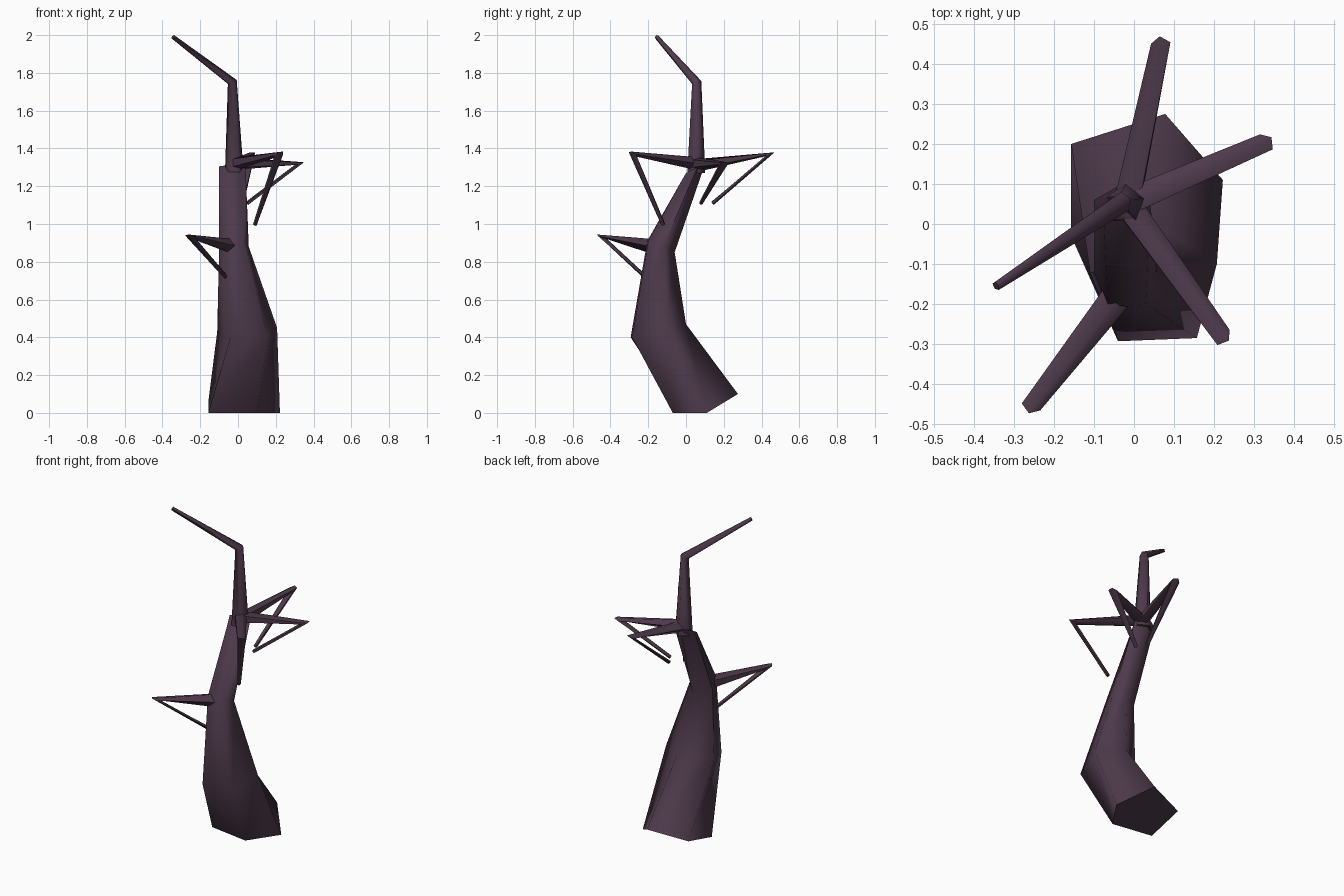
import bpy, bmesh, math
from mathutils import Vector

if "Cube" in bpy.data.objects:
    bpy.data.objects.remove(bpy.data.objects["Cube"])

bark = bpy.data.materials.new("dark_bark")
bark.diffuse_color = (0.075, 0.042, 0.07, 1)
bark.use_nodes = True
bark.node_tree.nodes["Principled BSDF"].inputs["Base Color"].default_value = bark.diffuse_color
SIDES = 5


def skin(name, rings):
    """Bridge equal-sized rings of points into a capped tube."""
    bm = bmesh.new()
    loops = [[bm.verts.new(p) for p in ring] for ring in rings]
    for a, b in zip(loops, loops[1:]):
        for i in range(SIDES):
            j = (i + 1) % SIDES
            bm.faces.new((a[i], a[j], b[j], b[i]))
    bm.faces.new(loops[0][::-1])
    bm.faces.new(loops[-1])
    bmesh.ops.recalc_face_normals(bm, faces=bm.faces)
    mesh = bpy.data.meshes.new(name)
    bm.to_mesh(mesh)
    bm.free()
    mesh.materials.append(bark)
    ob = bpy.data.objects.new(name, mesh)
    bpy.context.collection.objects.link(ob)
    bpy.ops.object.select_all(action='DESELECT')
    ob.select_set(True)
    bpy.context.view_layer.objects.active = ob
    bpy.ops.object.shade_smooth_by_angle(angle=math.radians(75))


def limb(name, points, radii):
    """Tapered tube whose rings face the mean direction at each bend."""
    pts = [Vector(p) for p in points]
    dirs = [(b - a).normalized() for a, b in zip(pts, pts[1:])]
    tangents = [dirs[0]]
    tangents += [(a + b).normalized() for a, b in zip(dirs, dirs[1:])]
    tangents.append(dirs[-1])
    # the side axis is square to the plane of the bend
    side = dirs[0].cross(dirs[-1]).normalized()
    rings = []
    for p, t, r in zip(pts, tangents, radii):
        up = side.cross(t).normalized()
        angles = [math.tau * i / SIDES for i in range(SIDES)]
        rings.append([p + r * (math.cos(a) * side + math.sin(a) * up)
                      for a in angles])
    skin(name, rings)


# Leaning five-sided trunk
skin("trunk", [
    [(-.157, -.03, 0), (.1, -.07, 0), (.222, .11, 0), (.078, .275, .1), (-.157, .2, .06)],
    [(-.04, -.293, .4), (.157, -.285, .4), (.207, -.1, .45), (.06, 0, .47), (-.11, -.12, .43)],
    [(-.065, -.205, .91), (.03, -.2, .91), (.057, -.12, .88), (0, -.06, .85), (-.1, -.12, .87)],
    [(-.075, 0, 1.27), (.01, 0, 1.27), (.04, .06, 1.3), (-.03, .1, 1.315), (-.1, .06, 1.305)],
])

# Upper trunk bending into the bare tip
limb("upper_trunk", [(-.02, .05, 1.27), (-.03, .055, 1.75), (-.345, -.155, 1.99)],
     [.052, .027, .012])

# Branches, each folding back down into a thin twig
branches = {
    "back_branch": [(-.015, .05, 1.31), (.068, .445, 1.37), (.02, .14, 1.11)],
    "right_branch": [(-.02, .05, 1.32), (.325, .2, 1.32), (.05, .08, 1.11)],
    "front_branch": [(-.02, .05, 1.32), (.218, -.28, 1.37), (.09, -.12, .995)],
    "lower_branch": [(-.035, -.165, .88), (-.255, -.45, .935), (-.065, -.215, .72)],
}
for name, path in branches.items():
    limb(name, path, [.042 if name == "lower_branch" else .036, .026, .011])
